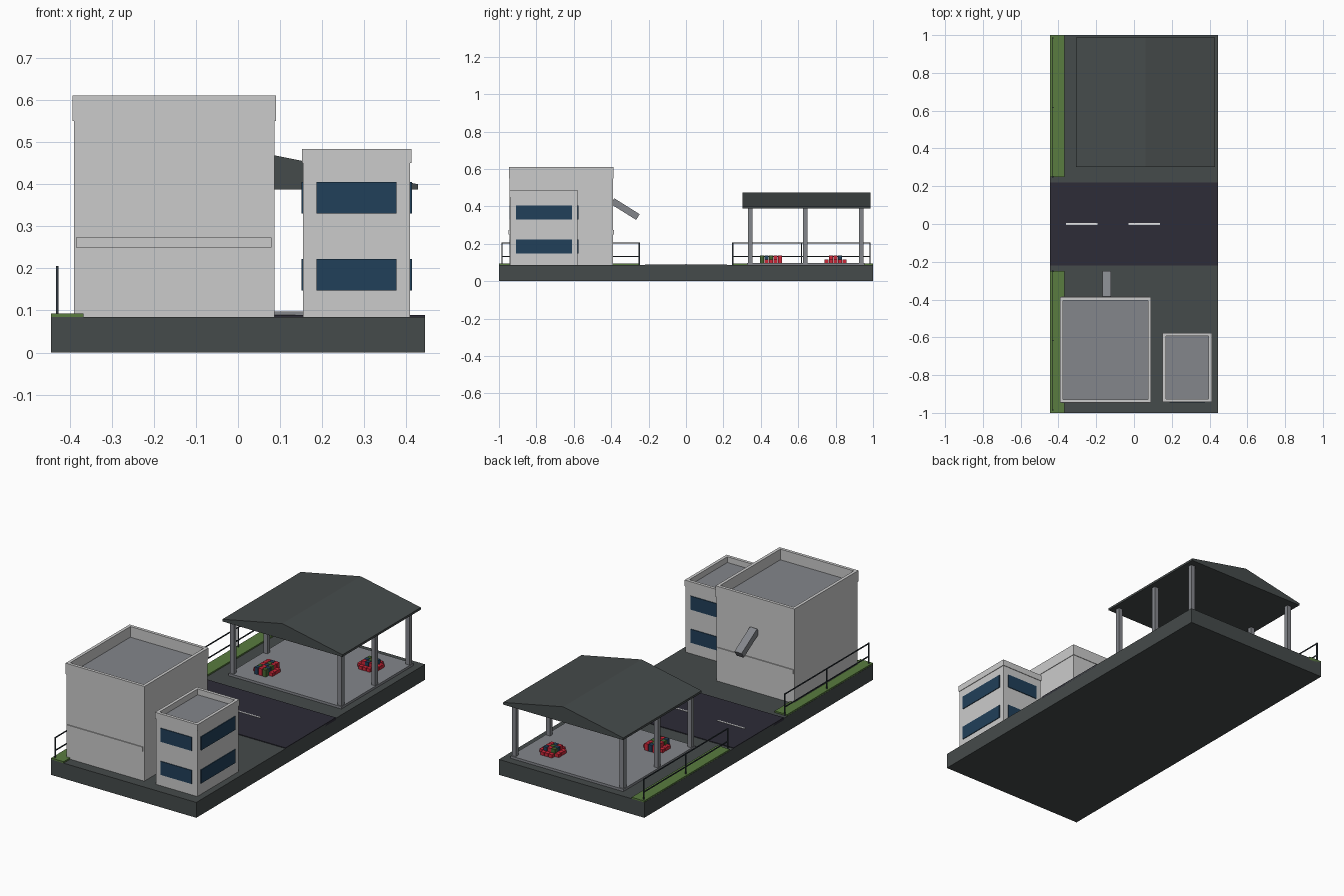
import bpy, bmesh, math
from mathutils import Matrix, Vector

cube = bpy.data.objects.get("Cube")
if cube:
    bpy.data.objects.remove(cube, do_unlink=True)


def material(name, r, g, b):
    m = bpy.data.materials.new(name)
    m.use_nodes = True
    m.diffuse_color = (r, g, b, 1)
    bsdf = next(n for n in m.node_tree.nodes if n.type == 'BSDF_PRINCIPLED')
    bsdf.inputs["Base Color"].default_value = (r, g, b, 1)
    return m


WALL = material("wall_grey", .6, .6, .6)
CONCRETE = material("concrete", .23, .24, .26)
DARK = material("dark_grey", .06, .07, .07)
ROAD = material("asphalt", .026, .025, .038)
GRASS = material("grass", .1, .2, .05)
GLASS = material("window_blue", .015, .05, .1)
WHITE = material("marking_white", .85, .85, .85)
RED = material("crate_red", .6, .02, .04)
GREEN = material("crate_green", .06, .13, .03)
RAIL = material("rail_dark", .03, .04, .05)


def finish(name, bm, mats):
    bmesh.ops.recalc_face_normals(bm, faces=bm.faces)
    me = bpy.data.meshes.new(name)
    bm.to_mesh(me)
    bm.free()
    for m in mats:
        me.materials.append(m)
    ob = bpy.data.objects.new(name, me)
    bpy.context.scene.collection.objects.link(ob)
    return ob


def add_box(bm, x0, x1, y0, y1, z0, z1):
    mid = Vector((x0 + x1, y0 + y1, z0 + z1)) / 2
    size = Matrix.Diagonal((x1 - x0, y1 - y0, z1 - z0, 1))
    return bmesh.ops.create_cube(bm, size=1, matrix=Matrix.Translation(mid) @ size)


def box(name, mat, *bounds):
    bm = bmesh.new()
    add_box(bm, *bounds)
    return finish(name, bm, [mat])


GROUND = .085

# Ground, road and lane markings
box("ground_slab", DARK, -.445, .445, -1, 1, 0, GROUND)
box("road", ROAD, -.445, .445, -.22, .22, GROUND - .01, .089)
for i, x in enumerate((-.36, -.03)):
    box(f"lane_mark_{i}", WHITE, x, x + .167, -.004, .004, .085, .091)


# Flat-roofed block with a recessed roof inside a slightly proud parapet
def building(name, x0, x1, y0, y1, top, roof, rim=.014, lip=.003):
    box(name + "_walls", WALL, x0, x1, y0, y1, GROUND, roof)
    box(name + "_roof", CONCRETE, x0 + rim, x1 - rim, y0 + rim, y1 - rim, roof - .01, roof + .002)
    bm = bmesh.new()
    rings = []
    for inset, z in ((-lip, roof), (-lip, top), (rim, top), (rim, roof)):
        a, b, c, d = x0 + inset, x1 - inset, y0 + inset, y1 - inset
        rings.append([bm.verts.new((x, y, z)) for x, y in ((a, c), (b, c), (b, d), (a, d))])
    for k in range(4):
        r, s = rings[k], rings[(k + 1) % 4]
        for i in range(4):
            j = (i + 1) % 4
            bm.faces.new((r[i], r[j], s[j], s[i]))
    finish(name + "_parapet", bm, [WALL])


building("hall", -.39, .087, -.943, -.39, .611, .55)
building("office", .155, .409, -.94, -.58, .484, .45)

# Ledges on the front and back of the hall
for side, y in (("front", -.943), ("back", -.39)):
    box(f"hall_ledge_{side}", WALL, -.385, .08, y - .005, y + .005, .25, .273)

# Office windows on all four sides
for level, z in (("lower", .147), ("upper", .33)):
    for side, y in (("front", -.94), ("back", -.58)):
        box(f"window_{level}_{side}", GLASS, .187, .377, y - .004, y + .004, z, z + .075)
    for side, x in (("right", .155), ("left", .409)):
        box(f"window_{level}_{side}", GLASS, x - .004, x + .004, -.91, -.61, z, z + .075)

# Sloping chute on the back of the hall
chute = box("chute", CONCRETE, -.022, .022, -.08, .08, -.018, .018)
chute.location = (-.145, -.325, .385)
chute.rotation_euler.x = math.radians(-32)

# Open shelter: floor, posts and gabled roof
box("shelter_floor", CONCRETE, -.285, .405, .325, .955, GROUND, .098)
for i, x in enumerate((-.27, .39)):
    for j, y in enumerate((.344, .637, .936)):
        box(f"shelter_post_{i}_{j}", CONCRETE, x - .012, x + .012, y - .012, y + .012, .095, .39)

bm = bmesh.new()
profile = ((-.307, .388), (.428, .388), (.428, .4), (.06, .474), (-.307, .4))
gable = bm.faces.new([bm.verts.new((x, .302, z)) for x, z in profile])
extruded = bmesh.ops.extrude_face_region(bm, geom=[gable])["geom"]
bmesh.ops.translate(bm, vec=(0, .685, 0), verts=[v for v in extruded if isinstance(v, bmesh.types.BMVert)])
finish("shelter_roof", bm, [DARK])


# Crates: a grid of small coloured boxes, taller in the middle
def crates(name, cx, cy, shift):
    bm = bmesh.new()
    w, n = .024, 5
    colours = (0, 2, 1, 2, 1, 0, 0)
    for i in range(n):
        for j in range(n):
            if (i in (0, n - 1)) and (j in (0, n - 1)):
                continue
            x, y = cx + (i - 2.5) * w, cy + (j - 2.5) * w
            edge = i in (0, n - 1) or (shift and j in (0, n - 1))
            before = set(bm.faces)
            add_box(bm, x, x + w - .002, y, y + w - .002, .097, .116 if edge else .136)
            colour = 0 if edge else colours[(j + i * 3 + shift) % len(colours)]
            for f in set(bm.faces) - before:
                f.material_index = colour
    finish(name, bm, [RED, GREEN, GLASS])


crates("crates_near", -.14, .455, 0)
crates("crates_far", .255, .8, 3)

# Grass verges with railings
for name, y0, y1 in (("front", -1, -.25), ("back", .25, 1)):
    box(f"verge_{name}", GRASS, -.444, -.367, y0, y1, GROUND - .01, .093)
    bm = bmesh.new()
    a, b = max(y0, -.984), min(y1, .984)
    for y in (a, (a + b) / 2, b):
        add_box(bm, -.433, -.427, y - .003, y + .003, GROUND, .206)
    for z in (.132, .203):
        add_box(bm, -.432, -.428, a, b, z - .003, z + .003)
    finish(f"railing_{name}", bm, [RAIL])
